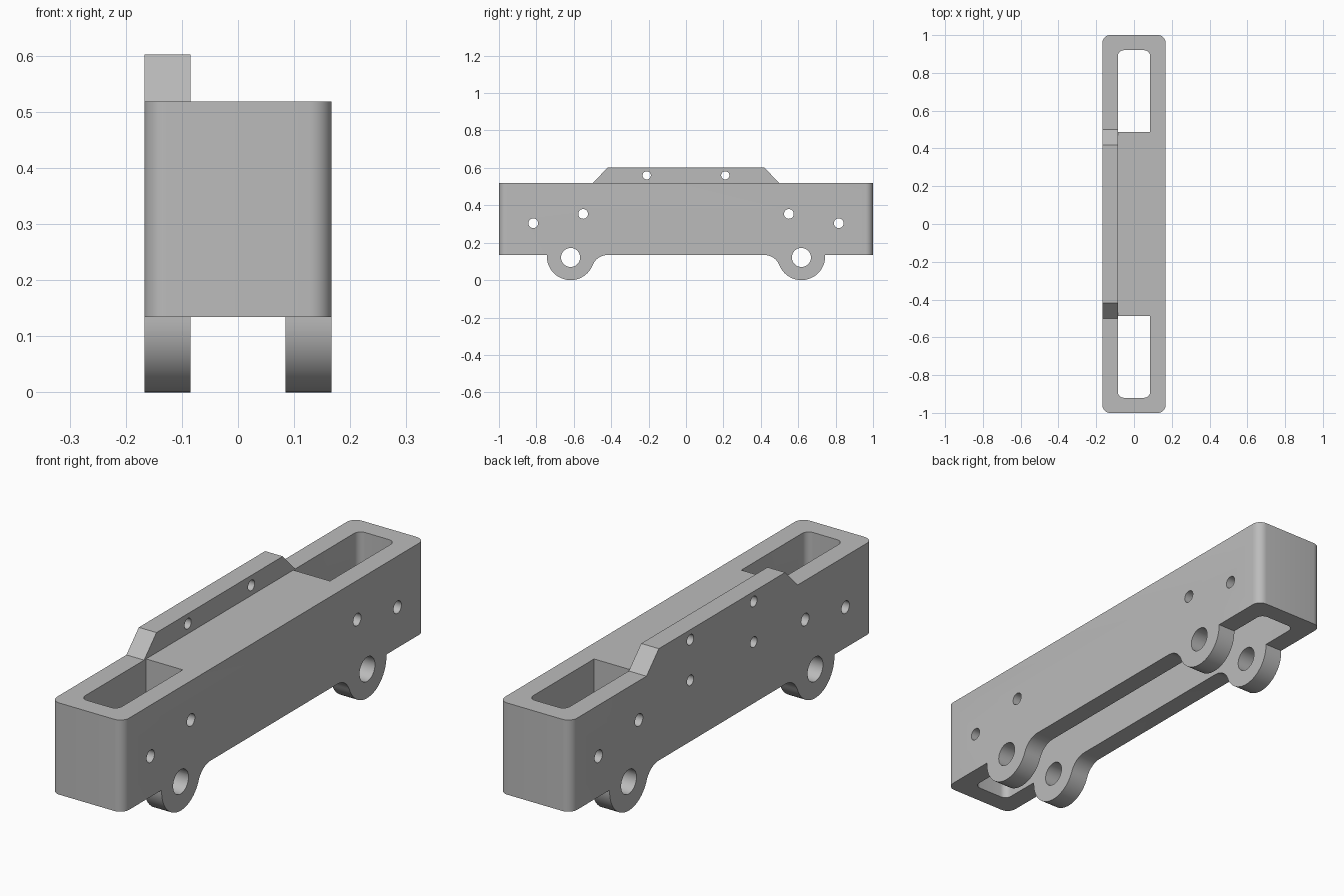
import bpy, bmesh, math
from mathutils import Vector

old = bpy.data.objects.get("Cube")
if old:
    bpy.data.objects.remove(old, do_unlink=True)

# Main dimensions
HALF_W, WALL_IN, BOTTOM, TOP = 0.167, 0.085, 0.134, 0.518

grey = bpy.data.materials.new("plain grey")
grey.use_nodes = True
grey.diffuse_color = (0.5, 0.5, 0.5, 1)
grey.node_tree.nodes["Principled BSDF"].inputs["Base Color"].default_value = (0.5, 0.5, 0.5, 1)


def prism(name, outline, axis, lo, hi):
    """Extrude an outline: (x, y) points along z, or (y, z) points along x."""
    bm = bmesh.new()
    place = (lambda a, b: (a, b, lo)) if axis == "z" else (lambda a, b: (lo, a, b))
    face = bm.faces.new([bm.verts.new(place(a, b)) for a, b in outline])
    grown = bmesh.ops.extrude_face_region(bm, geom=[face])
    step = Vector((0, 0, hi - lo)) if axis == "z" else Vector((hi - lo, 0, 0))
    bmesh.ops.translate(bm, vec=step,
                        verts=[v for v in grown["geom"] if isinstance(v, bmesh.types.BMVert)])
    bmesh.ops.recalc_face_normals(bm, faces=bm.faces)
    mesh = bpy.data.meshes.new(name)
    bm.to_mesh(mesh)
    bm.free()
    mesh.materials.append(grey)
    obj = bpy.data.objects.new(name, mesh)
    bpy.context.collection.objects.link(obj)
    return obj


def arc(cx, cy, r, start, end, n):
    return [(cx + r * math.cos(start + (end - start) * i / n),
             cy + r * math.sin(start + (end - start) * i / n)) for i in range(n + 1)]


def circle(cx, cy, r, n=32):
    return arc(cx, cy, r, 0, math.tau, n)[:-1]


def rounded_rect(hx, hy, r):
    pts = []
    for k, (sx, sy) in enumerate([(1, 1), (-1, 1), (-1, -1), (1, -1)]):
        a = k * math.pi / 2
        pts += arc(sx * (hx - r), sy * (hy - r), r, a, a + math.pi / 2, 8)
    return pts


def combine(target, tool, operation):
    mod = target.modifiers.new("combine", "BOOLEAN")
    mod.operation, mod.solver, mod.object = operation, "EXACT", tool
    bpy.context.view_layer.objects.active = target
    bpy.ops.object.modifier_apply(modifier=mod.name)
    bpy.data.objects.remove(tool, do_unlink=True)


# Rounded frame, open through the middle
chassis = prism("chassis_body", rounded_rect(HALF_W, 1.0, 0.04), "z", BOTTOM, TOP)
combine(chassis, prism("opening", rounded_rect(WALL_IN, 0.92, 0.03), "z", 0, 0.7), "DIFFERENCE")

# Thick bridge closing the top between the two end pockets
w = WALL_IN + 0.02
bridge = [(-w, -0.487), (w, -0.487), (w, 0.487), (-w, 0.487)]
combine(chassis, prism("bridge", bridge, "z", 0.35, TOP), "UNION")

# Raised rail with sloped ends along the right wall
rail = [(-0.5, TOP), (-0.418, 0.602), (0.418, 0.602), (0.5, TOP), (0.5, 0.45), (-0.5, 0.45)]
combine(chassis, prism("rail", rail, "x", -HALF_W, -WALL_IN), "UNION")

# Axle lugs under both walls, blended into the underside by a fillet
LUG_Y, LUG_R, FILLET_Y = 0.617, 0.127, 0.42
dy, drop = LUG_Y - FILLET_Y, BOTTOM - LUG_R
fillet = (dy ** 2 + drop ** 2 - LUG_R ** 2) / (2 * (LUG_R + drop))
tangent = math.atan2(BOTTOM - fillet - LUG_R, -dy)
lug = [(LUG_Y + LUG_R, 0.2)]
lug += arc(LUG_Y, LUG_R, LUG_R, 0, tangent if tangent < 0 else tangent - math.tau, 28)
lug += arc(FILLET_Y, BOTTOM - fillet, fillet, tangent % math.tau - math.pi, math.pi / 2, 10)[1:]
lug += [(FILLET_Y, 0.2)]
for end in (-1, 1):
    outline = [(end * y, z) for y, z in lug]
    for lo, hi in ((-HALF_W, -WALL_IN), (WALL_IN, HALF_W)):
        combine(chassis, prism("axle_lug", outline, "x", lo, hi), "UNION")

# Cross holes: axle, outer, inner and rail, then blind holes in the right wall
holes = [(LUG_Y, 0.121, 0.051, 0.3), (0.817, 0.304, 0.026, 0.3), (0.55, 0.354, 0.026, 0.3),
         (0.21, 0.56, 0.022, 0.3), (0.21, 0.39, 0.022, -0.08)]
for end in (-1, 1):
    for y, z, r, hi in holes:
        combine(chassis, prism("drill", circle(end * y, z, r), "x", -0.3, hi), "DIFFERENCE")

# Smooth curves, crisp edges
bpy.ops.object.select_all(action="DESELECT")
chassis.select_set(True)
bpy.context.view_layer.objects.active = chassis
bpy.ops.object.shade_smooth_by_angle(angle=math.radians(30))
